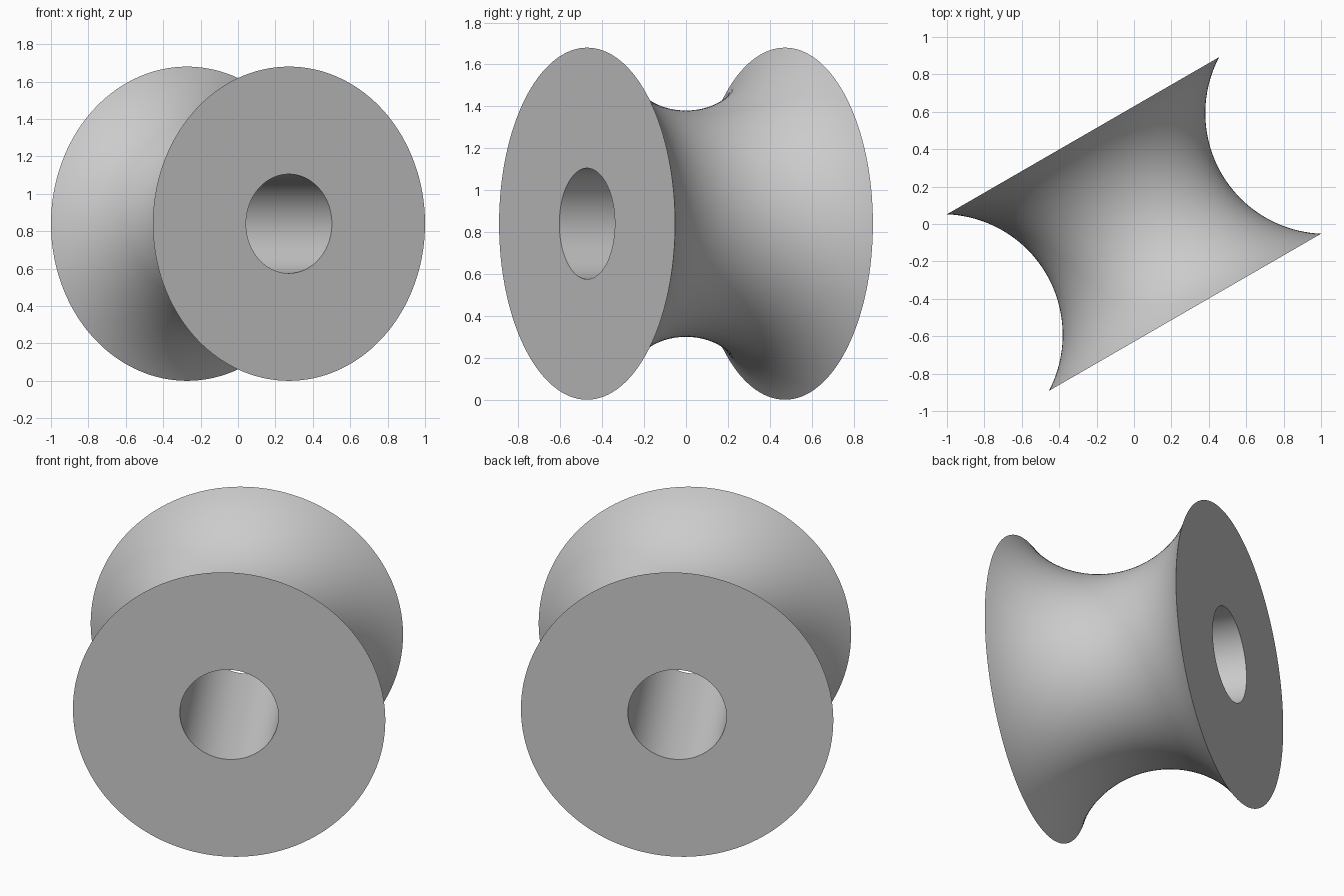
import bpy, bmesh, math
from mathutils import Matrix, Vector

cube = bpy.data.objects.get("Cube")
if cube:
    bpy.data.objects.remove(cube, do_unlink=True)

RIM, NECK, BORE = 0.84, 0.54, 0.265   # radii
HALF = 0.545                          # half the length along the axle
SEGMENTS, ARC_STEPS = 128, 40

# Plain grey
grey = bpy.data.materials.new("plain grey")
grey.use_nodes = True
colour = (0.6, 0.6, 0.6, 1)
grey.diffuse_color = colour
grey.node_tree.nodes["Principled BSDF"].inputs["Base Color"].default_value = colour

# Closed half section: circular groove outside, straight bore inside
depth = RIM - NECK
groove = (HALF ** 2 + depth ** 2) / (2 * depth)
sweep = math.asin(HALF / groove)
profile = [(BORE, -HALF)]
for i in range(ARC_STEPS + 1):
    a = sweep * (2 * i / ARC_STEPS - 1)
    profile.append((NECK + groove * (1 - math.cos(a)), groove * math.sin(a)))
profile.append((BORE, HALF))

# Spin the section round the axle
bm = bmesh.new()
verts = [bm.verts.new((r, 0, z)) for r, z in profile]
edges = [bm.edges.new((v, verts[(i + 1) % len(verts)])) for i, v in enumerate(verts)]
bmesh.ops.spin(bm, geom=verts + edges, cent=(0, 0, 0), axis=(0, 0, 1),
               angle=math.tau, steps=SEGMENTS, use_merge=True)
bmesh.ops.remove_doubles(bm, verts=bm.verts, dist=0.0001)
bmesh.ops.recalc_face_normals(bm, faces=bm.faces)

# Lay the axle down, turn it and stand the rims on the ground
turn = Matrix.Rotation(math.radians(30), 4, "Z") @ Matrix.Rotation(math.radians(90), 4, "X")
bmesh.ops.transform(bm, matrix=Matrix.Translation(Vector((0, 0, RIM))) @ turn, verts=bm.verts)

mesh = bpy.data.meshes.new("grooved_roller")
bm.to_mesh(mesh)
bm.free()
mesh.materials.append(grey)
roller = bpy.data.objects.new("grooved_roller", mesh)
bpy.context.collection.objects.link(roller)

bpy.ops.object.select_all(action="DESELECT")
roller.select_set(True)
bpy.context.view_layer.objects.active = roller
bpy.ops.object.shade_smooth_by_angle(angle=math.radians(30))
